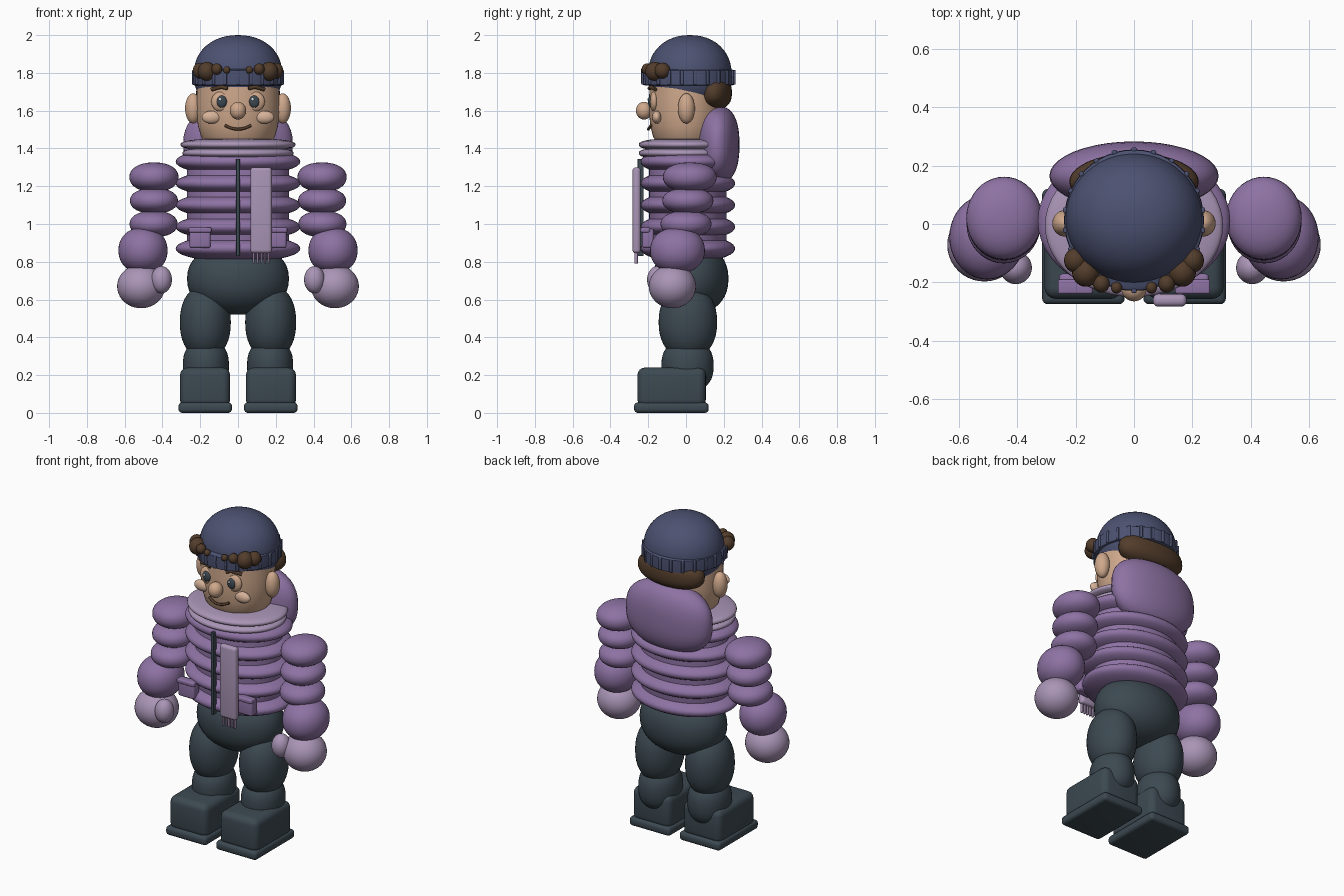
import bpy, bmesh, math
from mathutils import Vector

if "Cube" in bpy.data.objects:
    bpy.data.objects.remove(bpy.data.objects["Cube"])


def material(name, rgb):
    m = bpy.data.materials.new(name)
    m.diffuse_color = (*rgb, 1)
    m.use_nodes = True
    m.node_tree.nodes["Principled BSDF"].inputs["Base Color"].default_value = m.diffuse_color
    return m


NAVY = material("navy knit", (0.072, 0.083, 0.165))
PURPLE = material("purple padding", (0.27, 0.17, 0.37))
LILAC = material("lilac", (0.40, 0.30, 0.47))
SLATE = material("dark slate", (0.045, 0.066, 0.082))
SKIN = material("skin", (0.62, 0.39, 0.26))
BLUSH = material("light skin", (0.68, 0.45, 0.32))
BROWN = material("brown hair", (0.085, 0.046, 0.024))
WHITE = material("white", (0.8, 0.8, 0.8))


def finish(name, bm, mat):
    me = bpy.data.meshes.new(name)
    bmesh.ops.recalc_face_normals(bm, faces=bm.faces)
    bm.to_mesh(me)
    bm.free()
    me.materials.append(mat)
    ob = bpy.data.objects.new(name, me)
    bpy.context.collection.objects.link(ob)
    for p in me.polygons:
        p.use_smooth = True
    return ob


def puff(name, loc, size, mat, n=2.0, seg=40, rings=20):
    """Ellipsoid; n above 2 makes the vertical profile squarer."""
    bm = bmesh.new()
    bmesh.ops.create_uvsphere(bm, u_segments=seg, v_segments=rings, radius=1)
    for v in bm.verts:
        rho = math.hypot(v.co.x, v.co.y)
        k = rho ** (2 / n) / rho if rho > 1e-5 else 0
        z = math.copysign(abs(v.co.z) ** (2 / n), v.co.z)
        v.co = Vector((v.co.x * k * size[0] + loc[0],
                       v.co.y * k * size[1] + loc[1], z * size[2] + loc[2]))
    return finish(name, bm, mat)


def box(name, lo, hi, mat, bevel=0.01, turn=0.0):
    bm = bmesh.new()
    bmesh.ops.create_cube(bm, size=1)
    c, s = (Vector(lo) + Vector(hi)) / 2, Vector(hi) - Vector(lo)
    for v in bm.verts:
        v.co = v.co * s
    bmesh.ops.bevel(bm, geom=bm.edges[:], offset=bevel, segments=4,
                    profile=0.5, affect='EDGES')
    ob = finish(name, bm, mat)
    ob.location = c
    ob.rotation_euler.z = turn
    bpy.context.view_layer.objects.active = ob
    ob.select_set(True)
    bpy.ops.object.shade_smooth_by_angle(angle=math.radians(35))
    ob.select_set(False)
    return ob


def lathe(name, profile, ratio, y, mat, seg=48):
    """Closed elliptical turned shape from (radius, z) points."""
    bm = bmesh.new()
    loops = []
    for r, z in profile:
        loops.append([bm.verts.new((r * math.cos(a), r * ratio * math.sin(a) + y, z))
                      for a in (2 * math.pi * i / seg for i in range(seg))])
    for a, b in zip(loops, loops[1:]):
        for i in range(seg):
            j = (i + 1) % seg
            bm.faces.new((a[i], a[j], b[j], b[i]))
    bm.faces.new(loops[0])
    bm.faces.new(loops[-1])
    ob = finish(name, bm, mat)
    bpy.context.view_layer.objects.active = ob
    ob.select_set(True)
    bpy.ops.object.shade_smooth_by_angle(angle=math.radians(40))
    ob.select_set(False)
    return ob


def tube(name, pts, radius, mat):
    cu = bpy.data.curves.new(name, 'CURVE')
    cu.dimensions = '3D'
    cu.bevel_depth = radius
    cu.use_fill_caps = True
    sp = cu.splines.new('POLY')
    sp.points.add(len(pts) - 1)
    for p, q in zip(sp.points, pts):
        p.co = (*q, 1)
    cu.materials.append(mat)
    ob = bpy.data.objects.new(name, cu)
    bpy.context.collection.objects.link(ob)


# Padded jacket: inner core and stacked rings
lathe("jacket_core", [(0.25, 0.84), (0.27, 0.9), (0.27, 1.3), (0.25, 1.38)], 0.76, 0.01, PURPLE)
for i in range(5):
    puff(f"jacket_ring_{i + 1}", (0, 0.01, 0.87 + 0.115 * i),
         (0.33, 0.25, 0.07), PURPLE, 2.1, 48)
for z, r in ((1.375, 0.295), (1.42, 0.305)):
    puff("collar_ring", (0, -0.005, z), (r, 0.245, 0.034), LILAC, 2.6, 48)
puff("hood", (0, 0.165, 1.42), (0.29, 0.118, 0.205), PURPLE, 2.5)

# Zip, scarf tail and fringe
box("zip", (-0.01, -0.256, 0.83), (0.01, -0.225, 1.345), SLATE, 0.003)
box("scarf_tail", (0.065, -0.283, 0.845), (0.18, -0.24, 1.30), LILAC, 0.018)
for i in range(5):
    x = 0.083 + 0.02 * i
    box("scarf_fringe", (x - 0.005, -0.273, 0.79), (x + 0.005, -0.255, 0.86), LILAC, 0.003)

# Head
lathe("head", [(0.12, 1.40), (0.17, 1.425), (0.195, 1.46), (0.212, 1.52), (0.22, 1.59),
               (0.22, 1.66), (0.215, 1.76)], 0.89, 0.0, SKIN)
puff("nose", (0, -0.222, 1.60), (0.043, 0.043, 0.047), SKIN)
tube("mouth", [(0.068 * t, -0.199 + 0.014 * t * t, 1.502 + 0.02 * t * t)
               for t in (i / 6 - 1 for i in range(13))], 0.0075, BROWN)

# Beanie: dome, ribbed band
puff("beanie_dome", (0, 0.02, 1.79), (0.235, 0.222, 0.21), NAVY, 2.15, 48, 24)
lathe("beanie_band", [(0.225, 1.732), (0.238, 1.737), (0.24, 1.775), (0.238, 1.812),
                      (0.225, 1.82)], 1.01, 0.013, NAVY)
for i in range(22):
    a = 2 * math.pi * (i + 0.5) / 22
    x, y = 0.238 * math.cos(a), 0.242 * math.sin(a) + 0.013
    box("beanie_rib", (x - 0.009, y - 0.008, 1.738), (x + 0.009, y + 0.008, 1.815),
        NAVY, 0.005, a + math.pi / 2)

# Hair behind the head
puff("back_hair", (0, 0.145, 1.695), (0.222, 0.098, 0.09), BROWN, 2.5)

# Hips
puff("hips", (0, 0.025, 0.71), (0.27, 0.2, 0.19), SLATE, 2.2)

# Paired parts
for side, s in (("left", 1), ("right", -1)):
    # Face
    puff(f"{side}_ear", (s * 0.237, 0.002, 1.612), (0.043, 0.045, 0.08), SKIN)
    puff(f"{side}_eyelid", (s * 0.088, -0.168, 1.648), (0.054, 0.024, 0.054), SKIN)
    puff(f"{side}_eye", (s * 0.086, -0.187, 1.648), (0.027, 0.014, 0.032), SLATE)
    puff(f"{side}_eye_glint", (s * 0.086 - 0.008, -0.2, 1.66), (0.007, 0.004, 0.007), WHITE)
    puff(f"{side}_cheek", (s * 0.14, -0.155, 1.565), (0.052, 0.025, 0.034), BLUSH)
    tube(f"{side}_brow", [(s * 0.055, -0.194, 1.718), (s * 0.09, -0.187, 1.726),
                          (s * 0.14, -0.162, 1.712)], 0.01, BROWN)
    # Curls over the band
    for x, y, z, r in ((0.165, -0.165, 1.808, 0.05), (0.112, -0.205, 1.82, 0.03),
                       (0.2, -0.125, 1.812, 0.042), (0.06, -0.218, 1.815, 0.02)):
        puff(f"{side}_curl", (s * x, y, z), (r * 0.95, r, r), BROWN, 2, 24, 12)
    # Sleeve puffs, mitten and thumb
    puff(f"{side}_shoulder", (s * 0.445, 0.02, 1.248), (0.13, 0.142, 0.078), PURPLE, 2.2)
    puff(f"{side}_upper_sleeve", (s * 0.445, 0.01, 1.123), (0.127, 0.135, 0.068), PURPLE, 2.2)
    puff(f"{side}_mid_sleeve", (s * 0.447, 0.0, 1.0), (0.127, 0.135, 0.07), PURPLE, 2.2)
    puff(f"{side}_forearm", (s * 0.503, -0.045, 0.86), (0.13, 0.145, 0.122), PURPLE, 2.15)
    puff(f"{side}_mitten", (s * 0.513, -0.072, 0.67), (0.127, 0.125, 0.116), LILAC)
    puff(f"{side}_thumb", (s * 0.405, -0.15, 0.705), (0.055, 0.056, 0.072), LILAC)
    # Pocket and flap
    x0, x1 = sorted((s * 0.145, s * 0.257))
    box(f"{side}_pocket", (x0, -0.232, 0.872), (x1, -0.17, 0.975), PURPLE, 0.014)
    box(f"{side}_pocket_flap", (x0 - 0.004, -0.24, 0.955), (x1 + 0.004, -0.19, 0.982), PURPLE, 0.008)
    # Leg and boot
    puff(f"{side}_thigh", (s * 0.173, 0.01, 0.48), (0.135, 0.155, 0.195), SLATE, 2.2)
    puff(f"{side}_shin", (s * 0.17, 0.008, 0.25), (0.122, 0.138, 0.135), SLATE, 2.5)
    x0, x1 = sorted((s * 0.042, s * 0.307))
    box(f"{side}_boot", (x0, -0.257, 0.03), (x1, 0.105, 0.24), SLATE, 0.04)
    x0, x1 = sorted((s * 0.032, s * 0.315))
    box(f"{side}_sole", (x0, -0.275, 0.0), (x1, 0.12, 0.055), SLATE, 0.02)
